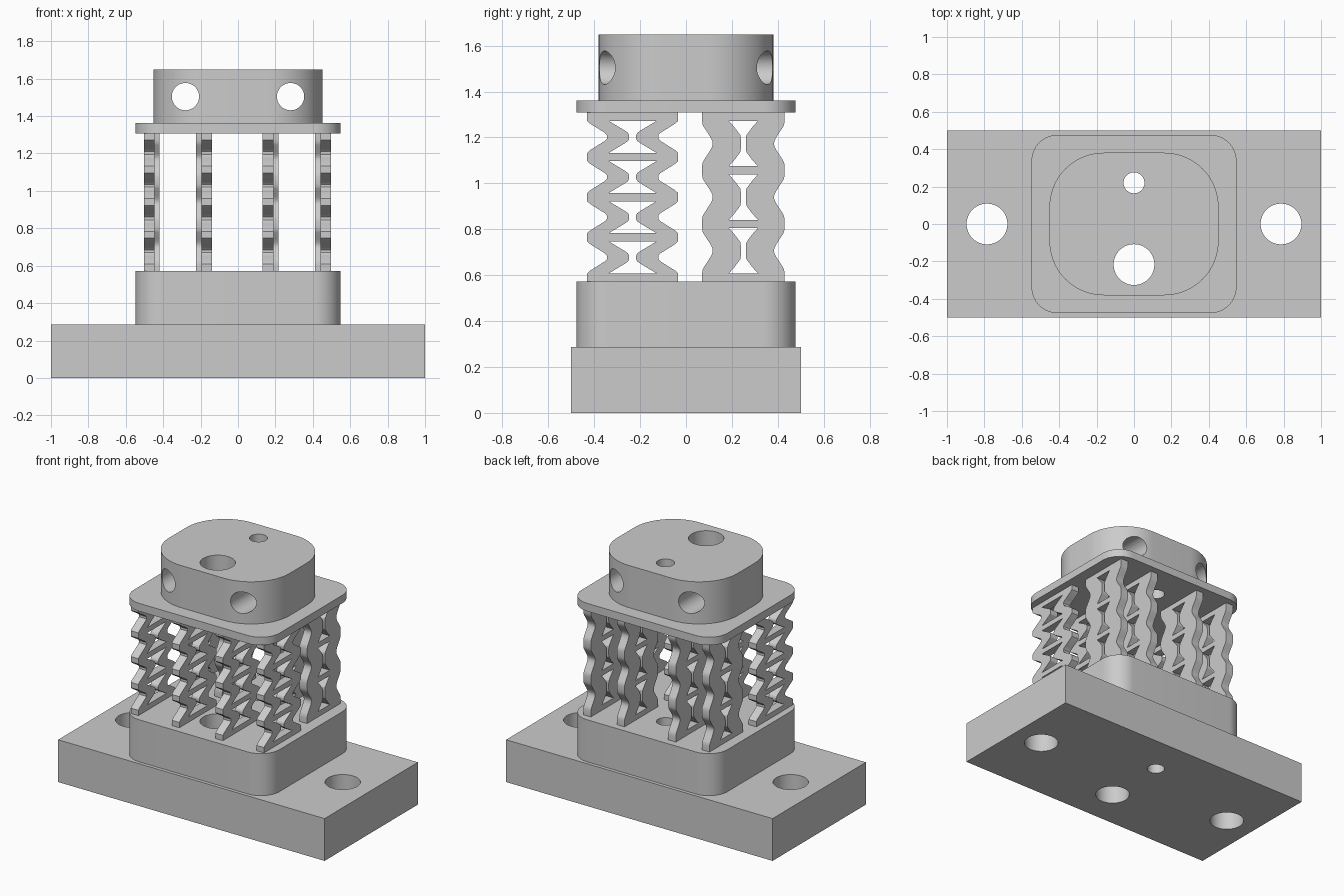
import bpy, bmesh, math
from math import cos, sin, pi

default = bpy.data.objects.get("Cube")
if default:
    bpy.data.objects.remove(default, do_unlink=True)

grey = bpy.data.materials.new("plain_grey")
grey.use_nodes = True
colour = (0.6, 0.6, 0.6, 1)
grey.diffuse_color = colour
grey.node_tree.nodes["Principled BSDF"].inputs["Base Color"].default_value = colour


def make_object(name, bm):
    bmesh.ops.recalc_face_normals(bm, faces=bm.faces[:])
    mesh = bpy.data.meshes.new(name)
    bm.to_mesh(mesh)
    bm.free()
    ob = bpy.data.objects.new(name, mesh)
    bpy.context.collection.objects.link(ob)
    mesh.materials.append(grey)
    return ob


def activate(ob):
    bpy.ops.object.select_all(action='DESELECT')
    ob.select_set(True)
    bpy.context.view_layer.objects.active = ob


def apply_and_smooth(ob):
    activate(ob)
    for mod in list(ob.modifiers):
        bpy.ops.object.modifier_apply(modifier=mod.name)
    bpy.ops.object.shade_smooth_by_angle(angle=math.radians(25))


def drill(ob, x, y, z, radius, along_y=False):
    """Cut a round through-hole, vertical or front to back."""
    rot = (pi / 2, 0, 0) if along_y else (0, 0, 0)
    bpy.ops.mesh.primitive_cylinder_add(vertices=48, radius=radius, depth=4,
                                        location=(x, y, z), rotation=rot)
    cutter = bpy.context.object
    cutter.hide_render = True
    mod = ob.modifiers.new("hole", 'BOOLEAN')
    mod.operation = 'DIFFERENCE'
    mod.solver = 'EXACT'
    mod.object = cutter
    activate(ob)
    bpy.ops.object.modifier_apply(modifier=mod.name)
    bpy.data.objects.remove(cutter, do_unlink=True)


def slab(name, half_x, half_y, z0, z1, radius=0, steps=14):
    """Upright block with rounded vertical corners and the two shared bores."""
    bm = bmesh.new()
    ring = []
    for k, (sx, sy) in enumerate([(1, 1), (-1, 1), (-1, -1), (1, -1)]):
        for i in range(steps + 1 if radius else 1):
            a = (k + i / steps) * pi / 2
            ring.append(bm.verts.new((sx * (half_x - radius) + radius * cos(a),
                                      sy * (half_y - radius) + radius * sin(a), z0)))
    face = bm.faces.new(ring)
    out = bmesh.ops.extrude_face_region(bm, geom=[face])["geom"]
    bmesh.ops.translate(bm, vec=(0, 0, z1 - z0),
                        verts=[v for v in out if isinstance(v, bmesh.types.BMVert)])
    ob = make_object(name, bm)
    drill(ob, 0, 0.22, 1, 0.056)
    drill(ob, 0, -0.217, 1, 0.109)
    return ob


# Stacked solid parts
base = slab("base_plate", 1, 0.5, 0, 0.287)
block = slab("lower_block", 0.548, 0.477, 0.287, 0.572, 0.14)
plate = slab("upper_plate", 0.548, 0.477, 1.308, 1.362, 0.14)
cap = slab("cap", 0.452, 0.381, 1.362, 1.648, 0.29, 24)
for side in (-1, 1):
    drill(base, side * 0.786, 0, 0, 0.109)
    drill(cap, side * 0.281, 0, 1.504, 0.073, along_y=True)
for ob in (base, block, plate, cap):
    apply_and_smooth(ob)

BOTTOM, TOP, BAR = 0.572, 1.308, 0.018


def spring(name, x, y, cells, rows):
    """Paired zigzag strips joined by crossbars.
    rows: distance from a crossbar, outer half width, inner half width."""
    first, last = BOTTOM + BAR, TOP - BAR
    pitch = (last - first) / cells
    levels = [(BOTTOM, *rows[0][1:], True)]
    for c in range(cells):
        z = first + c * pitch
        levels += [(z + t, o, i, t <= BAR) for t, o, i in rows]
        levels += [(z + pitch - t, o, i, t <= BAR) for t, o, i in reversed(rows)]
    levels.append((TOP, *rows[0][1:], True))
    bm = bmesh.new()
    grid = [[bm.verts.new((x, y + w, z)) for w in (-o, -i, i, o)]
            for z, o, i, _ in levels]
    for k in range(len(levels) - 1):
        bar = levels[k][3] and levels[k + 1][3]
        for col in (0, 1, 2) if bar else (0, 2):
            a, b = grid[k], grid[k + 1]
            bm.faces.new((a[col], a[col + 1], b[col + 1], b[col]))
    ob = make_object(name, bm)
    mod = ob.modifiers.new("thickness", 'SOLIDIFY')
    mod.thickness = 0.057
    mod.offset = 0
    apply_and_smooth(ob)


# Slim four-cell springs in front, stout three-cell springs behind
slim = [(BAR, 0.198, 0.104), (0.03, 0.185, 0.084), (0.06, 0.137, 0.034),
        (0.07, 0.121, 0.02), (0.08, 0.112, 0.015)]
stout = [(BAR, 0.18, 0.063), (0.035, 0.177, 0.048), (0.045, 0.172, 0.039),
         (0.08, 0.149, 0.013), (0.095, 0.14, 0.011), (0.11, 0.134, 0.011)]
for n, (xf, xb) in enumerate([(-0.475, -0.449), (-0.167, -0.196),
                              (0.16, 0.189), (0.469, 0.441)], 1):
    spring(f"front_spring_{n}", xf, -0.2325, 4, slim)
    spring(f"back_spring_{n}", xb, 0.25, 3, stout)
